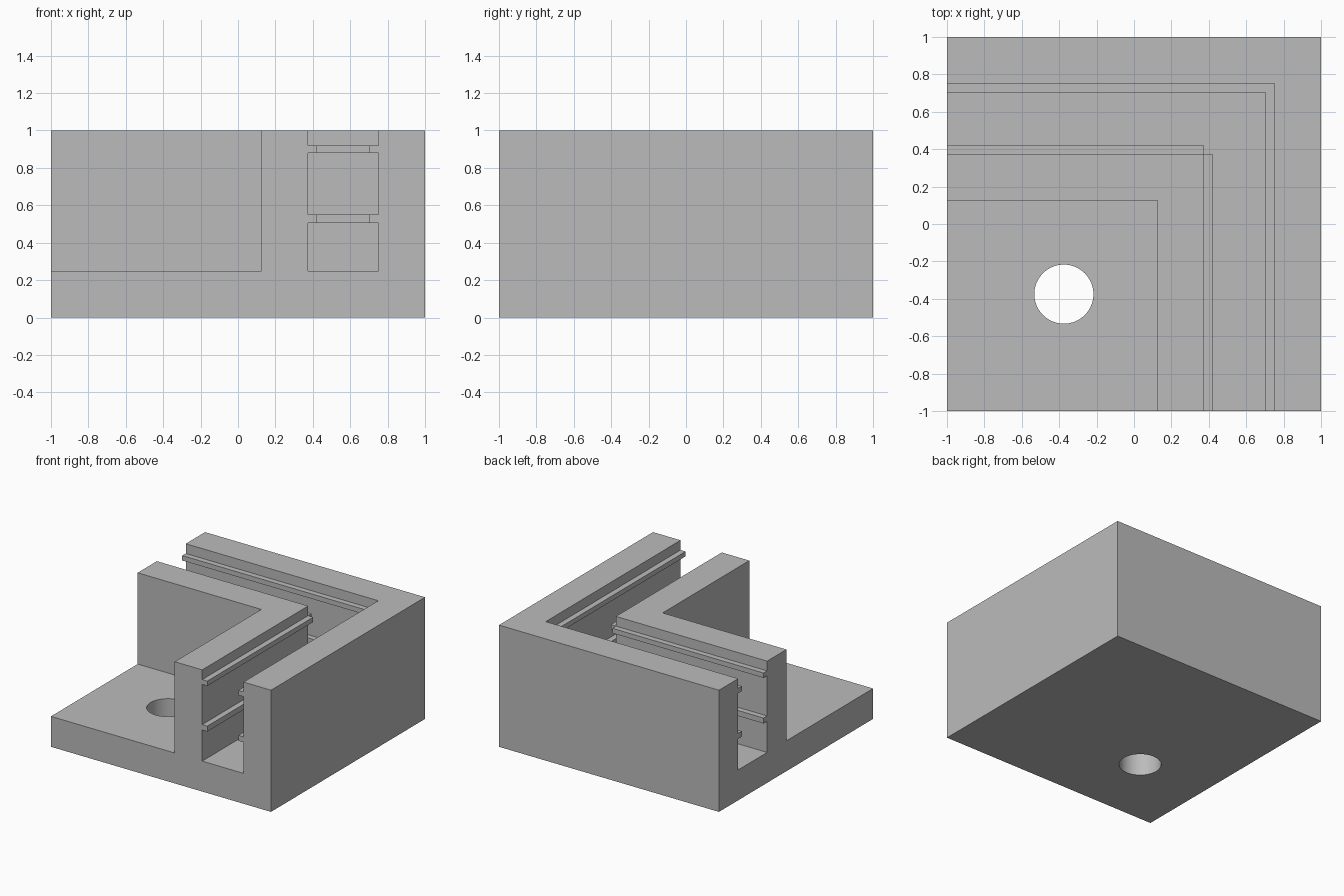
import bpy
import bmesh
from mathutils import Matrix, Vector

default_cube = bpy.data.objects.get("Cube")
if default_cube:
    bpy.data.objects.remove(default_cube, do_unlink=True)

grey = bpy.data.materials.new("plain grey")
grey.use_nodes = True
colour = (0.5, 0.5, 0.5, 1)
grey.diffuse_color = colour
grey.node_tree.nodes["Principled BSDF"].inputs["Base Color"].default_value = colour

OVER = 1.2            # cutters run past the block
FLOOR = 0.25
INNER, OUTER = 0.375, 0.75   # channel walls
RAIL = 0.046          # how far the rails stand out
RAILS = [(0.505, 0.55), (0.88, 0.92)]


def finish(name, bm):
    bmesh.ops.recalc_face_normals(bm, faces=bm.faces)
    mesh = bpy.data.meshes.new(name)
    bm.to_mesh(mesh)
    bm.free()
    mesh.materials.append(grey)
    obj = bpy.data.objects.new(name, mesh)
    bpy.context.collection.objects.link(obj)
    return obj


def box(name, low, high):
    low, high = Vector(low), Vector(high)
    bm = bmesh.new()
    bmesh.ops.create_cube(bm, size=1, matrix=Matrix.Translation((low + high) / 2)
                          @ Matrix.Diagonal((high - low).to_4d()))
    return finish(name, bm)


def corner_sweep(name, profile):
    """Sweep a (distance, height) outline round a mitred right-angle corner."""
    bm = bmesh.new()
    rings = [[bm.verts.new((x, y, z)) for x, y, z in ring] for ring in (
        [(d, -OVER, z) for d, z in profile],
        [(d, d, z) for d, z in profile],
        [(-OVER, d, z) for d, z in profile])]
    count = len(profile)
    for a, b in zip(rings, rings[1:]):
        for i in range(count):
            j = (i + 1) % count
            bm.faces.new((a[i], a[j], b[j], b[i]))
    bm.faces.new(rings[0])
    bm.faces.new(rings[-1])
    return finish(name, bm)


def wall_outline(wall, step):
    """One side of the channel, from floor to top, notched round the rails."""
    points = [(wall, FLOOR)]
    for low, high in RAILS:
        points += [(wall, low), (wall + step, low), (wall + step, high), (wall, high)]
    return points + [(wall, OVER)]


# Solid block that everything is cut from
block = box("corner_block", (-1, -1, 0), (1, 1, 1))

# Open pocket in front of the inner wall
pocket = box("pocket_cutter", (-OVER, -OVER, FLOOR), (0.125, 0.125, OVER))

# Railed channel between the two walls
outline = wall_outline(INNER, RAIL) + wall_outline(OUTER, -RAIL)[::-1]
channel = corner_sweep("channel_cutter", outline)

# The inner rails stop square at the corner
rail_gap = box("rail_corner_cutter", (INNER, INNER, 0.4), (0.6, 0.6, 0.96))

# Screw hole through the base plate
bm = bmesh.new()
bmesh.ops.create_cone(bm, cap_ends=True, segments=64, radius1=0.158, radius2=0.158,
                      depth=1, matrix=Matrix.Translation((-0.375, -0.375, 0.1)))
hole = finish("hole_cutter", bm)

for cutter in (pocket, channel, rail_gap, hole):
    cut = block.modifiers.new(cutter.name, 'BOOLEAN')
    cut.operation = 'DIFFERENCE'
    cut.solver = 'EXACT'
    cut.object = cutter

# Apply the cuts, then drop the cutters
bpy.context.view_layer.update()
graph = bpy.context.evaluated_depsgraph_get()
result = bpy.data.meshes.new_from_object(block.evaluated_get(graph))
block.modifiers.clear()
block.data = result
for cutter in (pocket, channel, rail_gap, hole):
    bpy.data.objects.remove(cutter, do_unlink=True)

# Smooth hole, sharp edges elsewhere
bpy.ops.object.select_all(action='DESELECT')
block.select_set(True)
bpy.context.view_layer.objects.active = block
bpy.ops.object.shade_smooth_by_angle()
